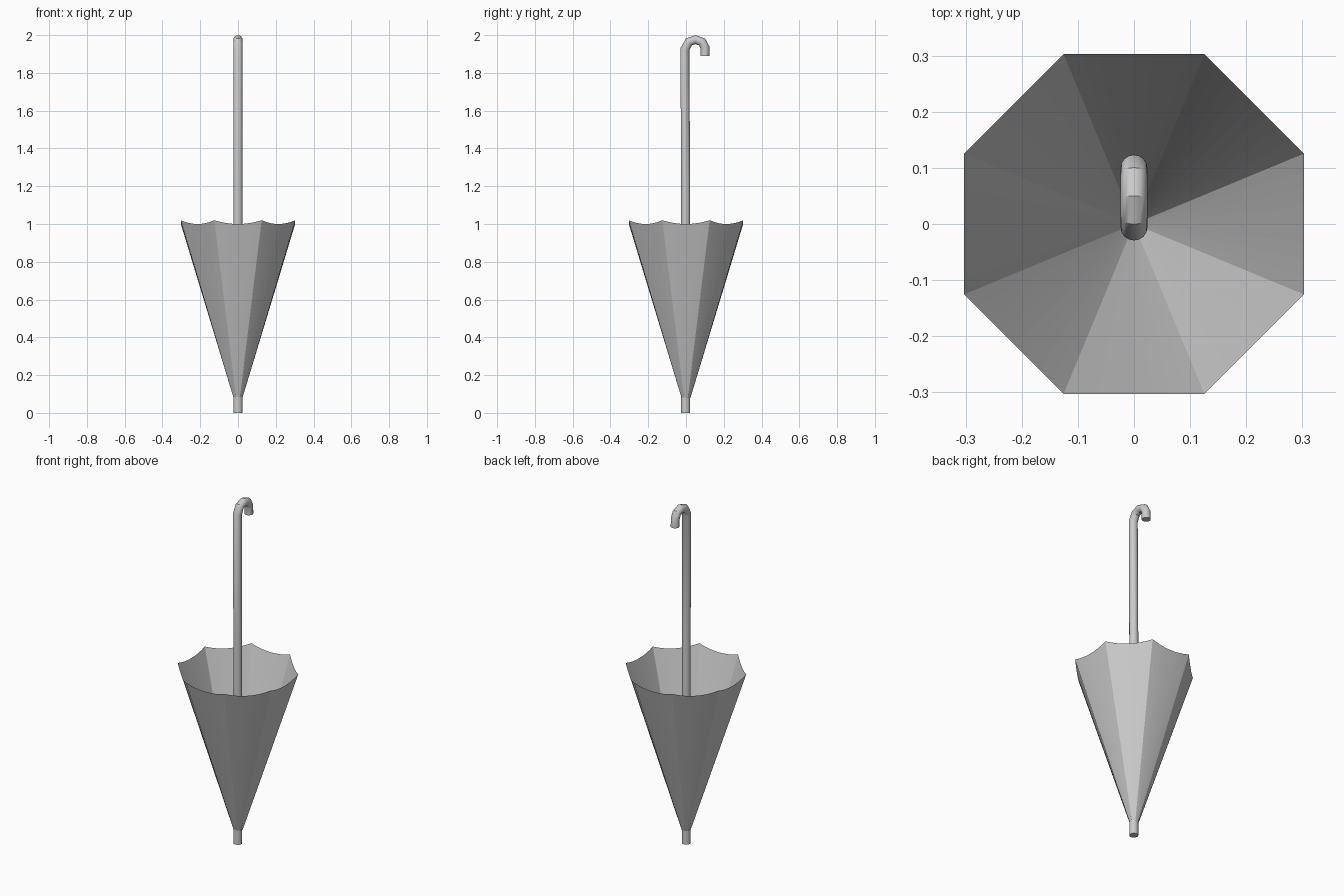
import bpy, bmesh
from math import cos, sin, pi
from mathutils import Vector

if "Cube" in bpy.data.objects:
    bpy.data.objects.remove(bpy.data.objects["Cube"])


def finish(bm, name, smooth_angle=None):
    bmesh.ops.recalc_face_normals(bm, faces=bm.faces)
    mesh = bpy.data.meshes.new(name)
    bm.to_mesh(mesh)
    bm.free()
    obj = bpy.data.objects.new(name, mesh)
    bpy.context.collection.objects.link(obj)
    if smooth_angle:
        bpy.ops.object.select_all(action='DESELECT')
        obj.select_set(True)
        bpy.context.view_layer.objects.active = obj
        bpy.ops.object.shade_smooth_by_angle(angle=smooth_angle)
    return obj


def bridge(bm, a, b):
    n = len(a)
    for i in range(n):
        j = (i + 1) % n
        bm.faces.new((a[i], a[j], b[j], b[i]))


def tube(name, path, radius, sides=16):
    """Capped round tube along a path of (y, z) points."""
    pts = [Vector((0, y, z)) for y, z in path]
    bm = bmesh.new()
    rings = []
    side = Vector((1, 0, 0))
    for i, p in enumerate(pts):
        t = Vector()
        if i > 0:
            t += (p - pts[i - 1]).normalized()
        if i < len(pts) - 1:
            t += (pts[i + 1] - p).normalized()
        up = t.normalized().cross(side)
        rings.append([bm.verts.new(p + radius * (side * cos(2 * pi * k / sides)
                                                 + up * sin(2 * pi * k / sides)))
                      for k in range(sides)])
    for a, b in zip(rings, rings[1:]):
        bridge(bm, a, b)
    bm.faces.new(rings[0])
    bm.faces.new(rings[-1])
    return finish(bm, name, pi / 6)


# Shaft with hooked handle
tube("shaft_and_hook",
     [(-0.002, 0), (-0.002, 1.23), (-0.006, 1.925), (0.015, 1.964), (0.05, 1.976),
      (0.085, 1.964), (0.1, 1.935), (0.1, 1.89)], 0.024)

# Canopy: eight panels, each with a scalloped upper edge
PANELS, STEPS = 8, 8
R_TOP, R_LOW = 0.3275, 0.0256


def corner(k, r, z):
    a = 2 * pi * (k + 0.5) / PANELS
    return Vector((r * cos(a), r * sin(a), z))


bm = bmesh.new()
low, rim = [], []
for k in range(PANELS):
    for s in range(STEPS):
        f = s / STEPS
        low.append(bm.verts.new(corner(k, R_LOW, 0.08).lerp(corner(k + 1, R_LOW, 0.08), f)))
        p = corner(k, R_TOP, 1.02).lerp(corner(k + 1, R_TOP, 1.02), f)
        p.z -= 0.02 * 4 * f * (1 - f)
        rim.append(bm.verts.new(p))
bridge(bm, low, rim)
finish(bm, "canopy")
